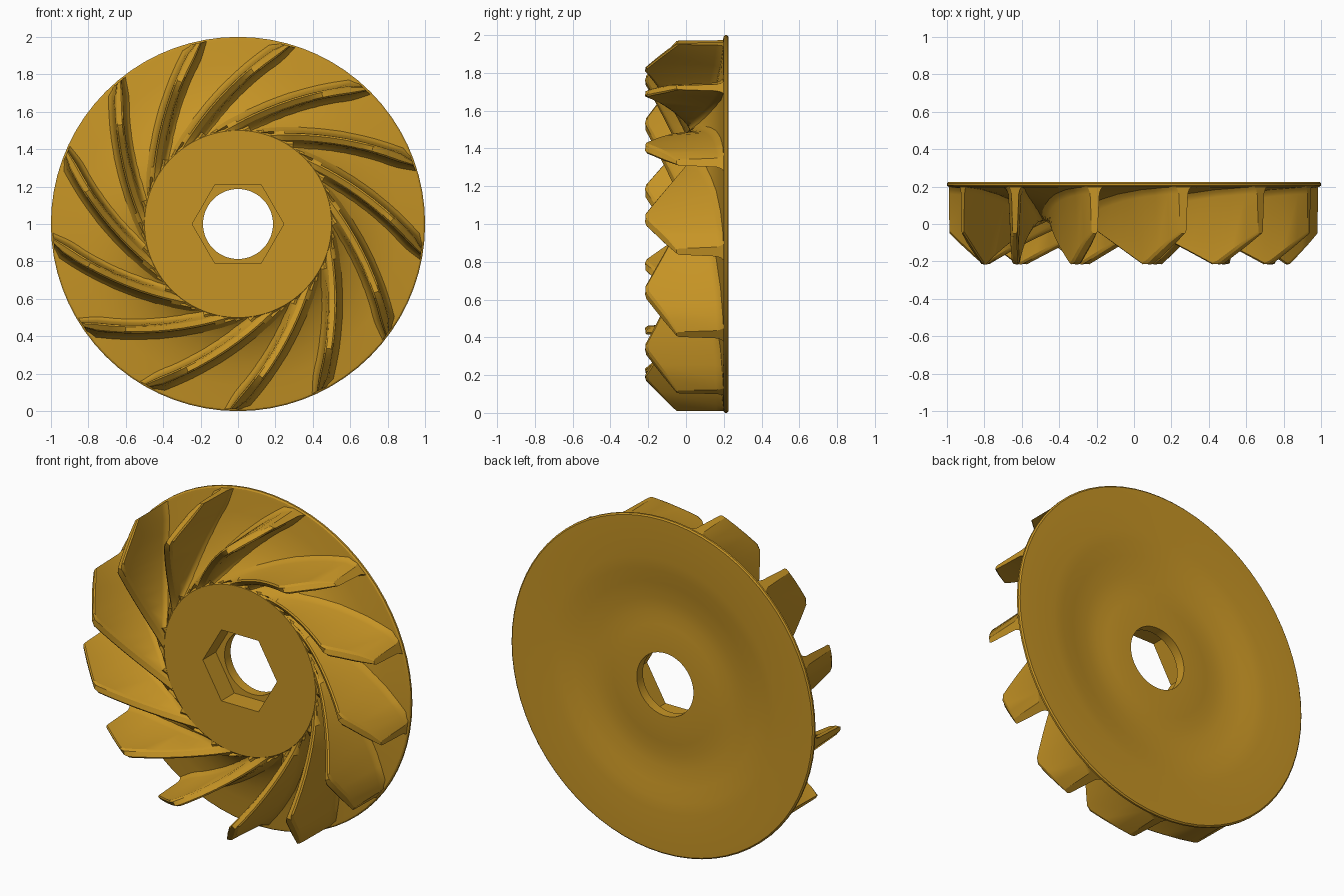
import bpy, bmesh, math
from mathutils import Vector

if "Cube" in bpy.data.objects:
    bpy.data.objects.remove(bpy.data.objects["Cube"])

SEGS = 72
BLADES = 13
HUB_R = 0.5
HUB_Y = 0.018
HEX_APOTHEM = 0.212

gold = bpy.data.materials.new("gold")
gold.use_nodes = True
COLOUR = (0.565, 0.296, 0.0185, 1)
gold.diffuse_color = COLOUR
gold.node_tree.nodes["Principled BSDF"].inputs["Base Color"].default_value = COLOUR

# Flared front surface as (radius, y)
FLARE = [(HUB_R, HUB_Y), (0.525, 0.043), (0.56, 0.073), (0.61, 0.104), (0.67, 0.132),
         (0.75, 0.16), (0.86, 0.183), (0.975, 0.196)]
# Rolled rim, shallow dished back, round bore
BACK = [(0.992, 0.199), (1.0, 0.206), (1.0, 0.217), (0.992, 0.224), (0.975, 0.224),
        (0.75, 0.221), (0.68, 0.214), (0.6, 0.201), (0.5, 0.187), (0.42, 0.185),
        (0.35, 0.19), (0.28, 0.196), (0.187, 0.197), (0.187, 0.14)]


def interp(points, r):
    """Height of a piecewise-linear profile at radius r."""
    if r <= points[0][0]:
        return points[0][1]
    for (r0, y0), (r1, y1) in zip(points, points[1:]):
        if r <= r1:
            return y0 + (y1 - y0) * (r - r0) / (r1 - r0)
    return points[-1][1]


def finish(name, bm, angle=30):
    bmesh.ops.recalc_face_normals(bm, faces=bm.faces)
    mesh = bpy.data.meshes.new(name)
    bm.to_mesh(mesh)
    bm.free()
    mesh.materials.append(gold)
    obj = bpy.data.objects.new(name, mesh)
    bpy.context.collection.objects.link(obj)
    bpy.ops.object.select_all(action='DESELECT')
    obj.select_set(True)
    bpy.context.view_layer.objects.active = obj
    bpy.ops.object.shade_smooth_by_angle(angle=math.radians(angle))
    obj.location.z = 1
    return obj


def hex_radius(a):
    return HEX_APOTHEM / math.cos(a % (math.pi / 3) - math.pi / 6)


# Disc: one closed lathe whose last two rings form the hexagonal socket
def build_disc():
    bm = bmesh.new()
    rings = []
    for r, y in FLARE + BACK + [(None, 0.14), (None, HUB_Y)]:
        ring = []
        for i in range(SEGS):
            a = 2 * math.pi * i / SEGS
            rad = hex_radius(a) if r is None else r
            ring.append(bm.verts.new((rad * math.cos(a), y, rad * math.sin(a))))
        rings.append(ring)
    for k, ring in enumerate(rings):
        nxt = rings[(k + 1) % len(rings)]
        for i in range(SEGS):
            j = (i + 1) % SEGS
            bm.faces.new((ring[i], ring[j], nxt[j], nxt[i]))
    return finish("impeller_disc", bm)


# Blade: tapered, filleted cross-section swept along a bowed chord;
# its crest follows a turned profile and its root runs out inside the hub
CREST = [(HUB_R, HUB_Y + 0.008), (0.823, -0.224), (0.99, -0.05)]
STATIONS = [0, 0.1, 0.2, 0.26, 0.3, 0.34, 0.4, 0.5, 0.6, 0.7, 0.8, 0.87, 0.93, 1.0, 1.07, 1.14, 1.2]
HALF = [(0.062, 'base'), (0.044, 'fillet'), (0.034, 'wall'), (0.022, 'shoulder'), (0.013, 'crest')]
BOW = 0.043


def blade_height(kind, r):
    s = interp(FLARE, r)
    crest = interp(CREST, r)
    return {'base': s + 0.008,
            'fillet': max(crest, s - 0.012),
            'wall': max(crest, s - 0.035),
            'shoulder': crest + 0.012,
            'crest': crest}[kind]


def build_blade():
    bm = bmesh.new()
    sweep = math.radians(48)
    tip = Vector((0.99, 0))
    root = Vector((HUB_R * math.cos(sweep), HUB_R * math.sin(sweep)))
    chord = root - tip
    out = Vector((-chord.y, chord.x)).normalized() * -1
    section = HALF + [(-h, kind) for h, kind in reversed(HALF)]
    rows = []
    for t in STATIONS:
        centre = tip + chord * t + out * BOW * 4 * t * (1 - t)
        tangent = chord + out * BOW * 4 * (1 - 2 * t)
        normal = Vector((tangent.y, -tangent.x)).normalized()
        row = []
        for h, kind in section:
            p = centre + normal * h
            # The outer end follows the rim of the disc
            if t == 0 or p.length > 0.99:
                p = p.normalized() * 0.99
            row.append(bm.verts.new((p.x, blade_height(kind, p.length), p.y)))
        rows.append(row)
    n = len(section)
    for a, b in zip(rows, rows[1:]):
        for i in range(n):
            j = (i + 1) % n
            bm.faces.new((a[i], a[j], b[j], b[i]))
    bm.faces.new(rows[0])
    bm.faces.new(rows[-1])
    return finish("blade_1", bm, 28)


build_disc()

# Ring of blades sharing one mesh
first = build_blade()
for i in range(BLADES):
    blade = first if i == 0 else first.copy()
    if i:
        blade.name = f"blade_{i + 1}"
        bpy.context.collection.objects.link(blade)
    blade.rotation_euler.y = -(math.radians(19.2) + 2 * math.pi * i / BLADES)
